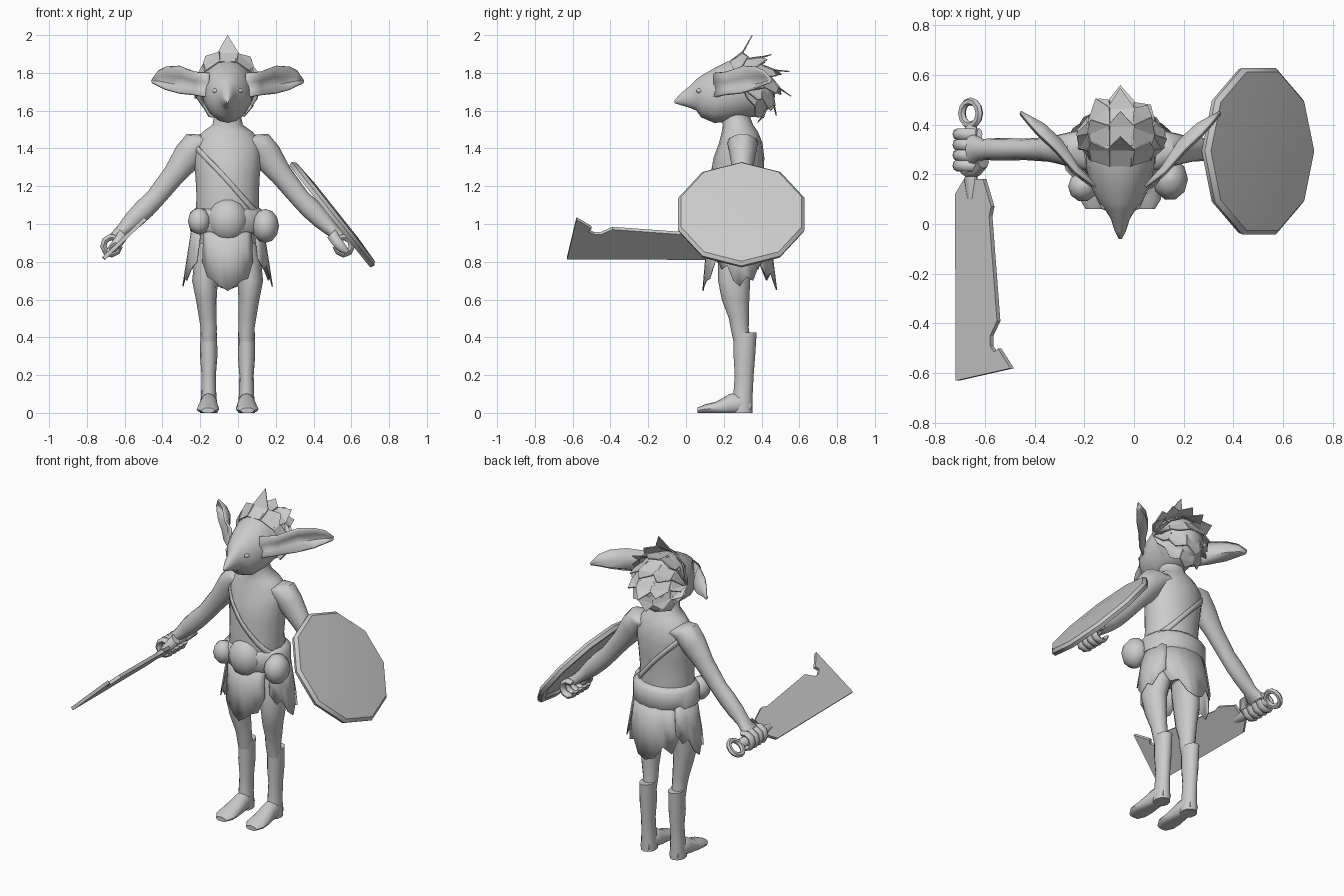
import bpy, bmesh, math, random
from mathutils import Vector, Matrix

if "Cube" in bpy.data.objects:
    bpy.data.objects.remove(bpy.data.objects["Cube"])

random.seed(4)
CX = -0.055                      # body symmetry plane
grey = bpy.data.materials.new("plain grey")
grey.diffuse_color = (0.6, 0.6, 0.6, 1)
grey.use_nodes = True
grey.node_tree.nodes["Principled BSDF"].inputs["Base Color"].default_value = grey.diffuse_color


def make(name, verts, faces, smooth=True, thick=0, angle=50, fix=True):
    me = bpy.data.meshes.new(name)
    me.from_pydata([tuple(v) for v in verts], [], faces)
    if fix:
        bm = bmesh.new()
        bm.from_mesh(me)
        bmesh.ops.recalc_face_normals(bm, faces=bm.faces)
        bm.to_mesh(me)
        bm.free()
    me.materials.append(grey)
    ob = bpy.data.objects.new(name, me)
    bpy.context.collection.objects.link(ob)
    if thick:
        m = ob.modifiers.new("thickness", "SOLIDIFY")
        m.thickness, m.offset = thick, 0
    if smooth:
        bpy.ops.object.select_all(action='DESELECT')
        bpy.context.view_layer.objects.active = ob
        ob.select_set(True)
        bpy.ops.object.shade_smooth_by_angle(angle=math.radians(angle))
    return ob


def loft(name, rings, n=12, floor=False):
    """Rings are (centre, u axis, v axis) ellipses joined in order."""
    verts, faces = [], []
    for c, u, v in rings:
        for k in range(n):
            a = 2 * math.pi * k / n
            p = Vector(c) + Vector(u) * math.cos(a) + Vector(v) * math.sin(a)
            if floor:
                p.z = max(p.z, 0)
            verts.append(p)
    for i in range(len(rings) - 1):
        for k in range(n):
            j = (k + 1) % n
            faces.append((i*n + k, i*n + j, i*n + n + j, i*n + n + k))
    faces.append(tuple(range(n))[::-1])
    faces.append(tuple(range(len(verts) - n, len(verts))))
    return make(name, verts, faces)


def column(name, rows, n=12):    # rows: z, x, y, rx, ry
    return loft(name, [((x, y, z), (rx, 0, 0), (0, ry, 0)) for z, x, y, rx, ry in rows], n)


def blob(name, c, r, n=12, m=8):
    rings = []
    for i in range(m + 1):
        t = math.pi * (i / m - 0.5)
        s = max(math.cos(t), 0.02)
        rings.append(((c[0], c[1], c[2] + r[2] * math.sin(t)), (r[0]*s, 0, 0), (0, r[1]*s, 0)))
    return loft(name, rings, n)


# torso and neck: z, y, rx, ry
TORSO = [(.85, .29, .15, .12), (1.0, .265, .17, .15), (1.15, .265, .165, .135),
         (1.25, .27, .17, .14), (1.35, .28, .18, .135), (1.43, .29, .18, .115),
         (1.49, .285, .13, .095), (1.525, .275, .08, .08), (1.58, .26, .07, .075), (1.66, .27, .07, .07)]
column("torso", [(z, CX, y, rx, ry) for z, y, rx, ry in TORSO], 16)
blob("belly", (CX, .17, 1.02), (.11, .10, .12))


def torso_point(a, z, grow):
    for lo, hi in zip(TORSO, TORSO[1:]):
        if lo[0] <= z <= hi[0]:
            t = (z - lo[0]) / (hi[0] - lo[0])
            _, y, rx, ry = [p + (q - p) * t for p, q in zip(lo, hi)]
            return (CX + grow*rx*math.cos(a), y + grow*ry*math.sin(a), z)


# slanted chest sash
N = 24
sash = []
for k in range(N):
    a = 2 * math.pi * k / N
    z = 1.23 - 0.19 * math.cos(a)
    sash += [torso_point(a, z - .02, 1.02), torso_point(a, z + .02, 1.02)]
make("sash", sash, [(2*k, (2*k+2) % (2*N), (2*k+3) % (2*N), 2*k+1) for k in range(N)], thick=.006)

# belt and pouches
column("belt", [(.95, CX, .275, .18, .155), (.965, CX, .275, .2, .17),
                (1.06, CX, .275, .2, .17), (1.085, CX, .275, .17, .145)], 16)
blob("large_pouch", (.145, .18, .99), (.072, .085, .09), 10, 6)
blob("small_pouch", (-.205, .15, 1.015), (.06, .06, .07), 10, 6)


# skirt flaps hanging from the belt
def flap(name, mid, half, bottoms, top_r, low_r):
    n = len(bottoms) - 1
    verts, faces = [], []
    for row in range(3):
        for i, b in enumerate(bottoms):
            a = math.radians(mid + half * (2 * i / n - 1))
            t = row / 2
            z = 1.0 + (b - 1.0) * t
            f = (1.0 - z) / .35
            rx = top_r[0] + (low_r[0] - top_r[0]) * f
            ry = top_r[1] + (low_r[1] - top_r[1]) * f
            verts.append((CX + rx*math.cos(a), .285 + ry*math.sin(a), z))
    w = n + 1
    for r in range(2):
        for i in range(n):
            faces.append((r*w + i, r*w + i + 1, r*w + w + i + 1, r*w + w + i))
    make(name, verts, faces, thick=.006)


flap("front_flap", 270, 44, [.80, .72, .70, .67, .645, .67, .70, .71, .80], (.18, .165), (.2, .195))
flap("back_flap", 90, 55, [.80, .72, .74, .67, .65, .67, .74, .70, .80], (.18, .15), (.23, .195))
for side, mid in (("left", 0), ("right", 180)):
    flap(side + "_side_flap", mid, 42, [.82, .76, .78, .70, .67, .72, .70, .77, .80], (.185, .155), (.24, .2))

# legs, boots, arms and hands, mirrored about the body plane
for side, s in (("left", 1), ("right", -1)):
    def X(o):
        return CX + s * o
    column(side + "_leg", [(z, X(o), y, rx, ry) for z, o, y, rx, ry in [
        (.90, .09, .28, .07, .10), (.80, .105, .265, .072, .095), (.70, .12, .255, .068, .085),
        (.60, .113, .262, .055, .073), (.50, .105, .28, .046, .053), (.45, .10, .284, .043, .048),
        (.36, .10, .30, .04, .045)]])
    column(side + "_boot", [(z, X(.10), y, rx, ry) for z, y, rx, ry in [
        (.425, .312, .044, .062), (.30, .309, .046, .057), (.20, .308, .038, .05),
        (.10, .302, .04, .051), (.03, .298, .046, .055), (0, .298, .046, .055)]])
    loft(side + "_foot", [((X(.10 + dx), y, z), (rx, 0, 0), (0, 0, rz)) for dx, y, z, rx, rz in [
        (0, .345, .03, .03, .03), (0, .30, .05, .045, .06), (0, .23, .04, .048, .06),
        (.003, .16, .025, .058, .035), (.004, .10, .02, .06, .025), (.004, .06, .012, .035, .015)]], 12, True)

    # arm runs down and outward; section axes are across the slope and y
    arm = [(.09, 1.43, .065, .085), (.155, 1.425, .08, .08), (.21, 1.36, .08, .068), (.285, 1.26, .06, .05),
           (.385, 1.135, .052, .043), (.44, 1.08, .055, .045), (.50, 1.02, .05, .045),
           (.55, .97, .038, .042), (.60, .925, .03, .065)]
    loft(side + "_arm", [((X(o), .30, z), (s*a*.75, 0, a*.66), (0, b, 0)) for o, z, a, b in arm])

    # curled hand: four finger arcs round the grip, plus a thumb
    for f in range(4):
        rings = []
        for k in range(8):
            t = math.radians(120 - 42 * k)
            d = Vector((s * math.cos(t), 0, math.sin(t)))
            r = .02 if k < 6 else .014
            c = Vector((X(.612), .235 + .042 * f, .885)) + d * .046
            rings.append((c, d * r * .85, Vector((0, .023, 0))))
        loft(f"{side}_finger_{f + 1}", rings, 8)
    loft(side + "_thumb", [((X(o), y, z), (s*r, 0, r), (0, r*1.2, 0)) for o, y, z, r in [
        (.55, .25, .95, .022), (.575, .215, .91, .02), (.61, .205, .87, .017), (.635, .21, .85, .008)]], 8)

    # ear: cupped blade sweeping outward and back
    verts, faces = [], []
    ear = [(.10, .15, 1.80, 1.67), (.18, .21, 1.805, 1.685), (.26, .30, 1.835, 1.695),
           (.33, .365, 1.83, 1.715), (.37, .41, 1.81, 1.735), (.402, .45, 1.765, 1.75)]
    for i, (o, y, hi, lo) in enumerate(ear):
        dip = .035 * min(i, 5 - i) / 2
        verts += [(X(o), y, hi), (X(o - dip*.6), y + dip, hi*.6 + lo*.4),
                  (X(o - dip*.6), y + dip, hi*.25 + lo*.75), (X(o), y - .01, lo)]
    for i in range(len(ear) - 1):
        for k in range(3):
            faces.append((4*i + k, 4*i + k + 1, 4*i + k + 5, 4*i + k + 4))
    make(side + "_ear", verts, faces, thick=.012)
    blob(side + "_eye", (X(.062), .075, 1.705), (.02, .02, .014), 8, 6)

# head lofted from pointed nose to skull: y, top, bottom, half width
HEAD = [(-.06, 1.655, 1.64, .006), (-.03, 1.69, 1.63, .022), (.02, 1.73, 1.615, .038), (.055, 1.765, 1.60, .06),
        (.08, 1.785, 1.565, .085), (.15, 1.825, 1.535, .118), (.22, 1.86, 1.54, .135), (.30, 1.875, 1.56, .14),
        (.38, 1.855, 1.57, .128), (.44, 1.80, 1.61, .09), (.47, 1.74, 1.67, .03)]
loft("head", [((CX, y, (t + b) / 2), (w, 0, 0), (0, 0, (t - b) / 2)) for y, t, b, w in HEAD], 16)
blob("hair_cap", (CX, .31, 1.72), (.145, .155, .155), 14, 8)


# hair: overlapping pointed locks in rows from brow over the crown to the nape
def scalp(phi, a, lift):
    phi, a = math.radians(phi), math.radians(a)
    return Vector((CX + .152*math.sin(a)*(1 + (lift - 1)*.5),
                   .30 + .17*math.cos(a)*math.cos(phi)*lift,
                   1.72 + .165*math.cos(a)*math.sin(phi)*lift))


verts, faces = [], []
for r, phi in enumerate((115, 85, 55, 25, -5, -32)):
    for a in (-70, -35, 0, 35, 70):
        lift = 1.72 if (r, a) == (0, 0) else (1.4, 1.5, 1.5, 1.48, 1.4, 1.25)[r] + random.uniform(-.12, .08)
        b = len(verts)
        verts += [scalp(phi, a - 19, .98), scalp(phi, a + 19, .98), scalp(phi - 24, a + 20, 1.2),
                  scalp(phi - 35, a + random.uniform(-8, 8) * (a != 0), lift), scalp(phi - 24, a - 20, 1.16)]
        faces += [(b, b + 1, b + 2, b + 4), (b + 4, b + 2, b + 3)]
make("hair_locks", verts, faces, smooth=False, thick=.006)

# round shield: ten-sided, slightly domed, tilted outward
M = Matrix(((.62, 0, .78), (0, 1, 0), (-.78, 0, .62)))   # columns: down slope, y, outward normal
verts, faces = [], []
for rad, h in ((.345, -.022), (.352, .0), (.335, .018), (.18, .026), (.31, -.022), (.30, -.005)):
    for k in range(10):
        a = math.radians(36 * k)
        verts.append(Vector((.503, .293, 1.053)) + M @ Vector((rad*math.cos(a), rad*math.sin(a), h)))
for p, q in ((0, 1), (1, 2), (2, 3), (4, 0), (5, 4)):
    for k in range(10):
        j = (k + 1) % 10
        faces.append((p*10 + k, p*10 + j, q*10 + j, q*10 + k))
faces += [tuple(range(30, 40)), tuple(range(50, 60))]
make("shield", verts, faces, angle=35)

# cleaver blade in a tilted plane: x, y outline
OUT = [(-.713, .12), (-.677, .18), (-.60, .18), (-.568, .07), (-.576, .03), (-.544, -.39), (-.572, -.45),
       (-.572, -.49), (-.556, -.515), (-.54, -.50), (-.49, -.58), (-.71, -.63)]
make("blade", [(x, y, .82 + (x + .71) * .95) for x, y in OUT], [tuple(range(len(OUT)))],
     smooth=False, thick=.02)

# grip and pommel ring
loft("grip", [((-.655, y, .875), (r, 0, r), (-.7*r, 0, .7*r)) for y, r in
              ((.10, .012), (.17, .022), (.22, .02), (.39, .02), (.40, .012))], 8)
bpy.ops.mesh.primitive_torus_add(location=(-.657, .445, .872), rotation=(0, math.radians(-43.5), 0),
                                 major_segments=12, minor_segments=6, major_radius=.048, minor_radius=.016)
ring = bpy.context.object
ring.name = "pommel_ring"
ring.data.materials.append(grey)
bpy.ops.object.shade_smooth_by_angle(angle=math.radians(50))
